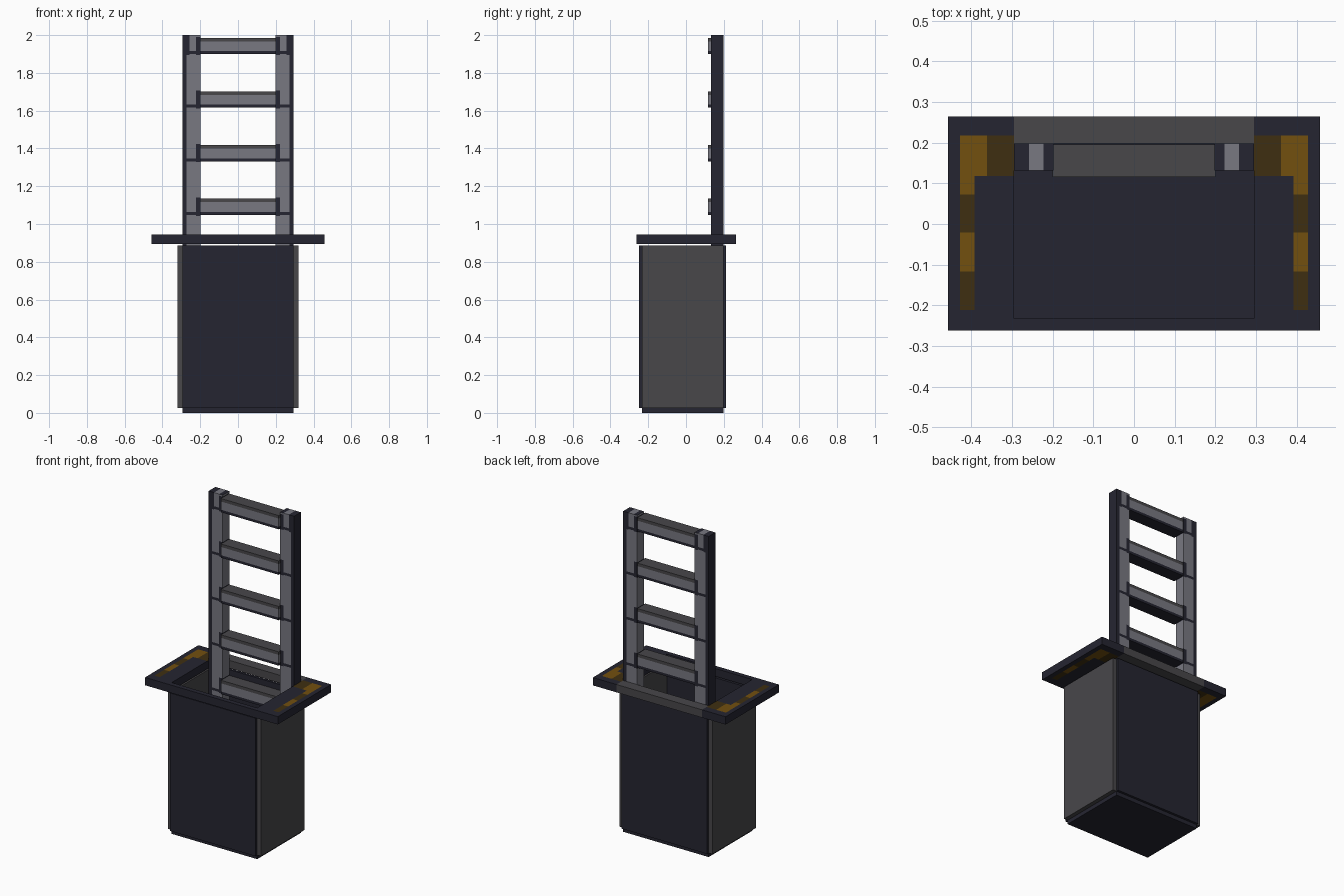
import bpy, bmesh

if "Cube" in bpy.data.objects:
    bpy.data.objects.remove(bpy.data.objects["Cube"])


def lin(c):
    c /= 255
    return c / 12.92 if c <= 0.04045 else ((c + 0.055) / 1.055) ** 2.4


PALETTE = [("navy_metal", (37, 37, 49)), ("dark_grey", (72, 71, 74)),
           ("light_grey", (120, 120, 129)), ("hazard_yellow", (114, 80, 15)),
           ("hazard_brown", (63, 47, 17))]
MATS = []
for mat_name, rgb in PALETTE:
    m = bpy.data.materials.new(mat_name)
    m.diffuse_color = (*[lin(c) for c in rgb], 1)
    m.use_nodes = True
    m.node_tree.nodes["Principled BSDF"].inputs["Base Color"].default_value = m.diffuse_color
    MATS.append(m)
NAVY, DARK, LIGHT, YELLOW, BROWN = range(5)


def grid_box(name, xs, ys, zs, rule):
    """Box whose faces are cut at the given coordinates; rule(centre, normal) gives the colour."""
    cuts = [sorted(set(xs)), sorted(set(ys)), sorted(set(zs))]
    bm = bmesh.new()
    for a in range(3):
        b, c = (a + 1) % 3, (a + 2) % 3
        for end, sign in ((0, -1), (-1, 1)):
            for i in range(len(cuts[b]) - 1):
                for j in range(len(cuts[c]) - 1):
                    quad = [(i, j), (i + 1, j), (i + 1, j + 1), (i, j + 1)]
                    verts = []
                    for u, v in (quad if sign > 0 else quad[::-1]):
                        p = [0, 0, 0]
                        p[a], p[b], p[c] = cuts[a][end], cuts[b][u], cuts[c][v]
                        verts.append(bm.verts.new(p))
                    f = bm.faces.new(verts)
                    n = [0, 0, 0]
                    n[a] = sign
                    f.material_index = rule(f.calc_center_median(), n)
    bmesh.ops.remove_doubles(bm, verts=bm.verts, dist=1e-5)
    me = bpy.data.meshes.new(name)
    bm.to_mesh(me)
    bm.free()
    for m in MATS:
        me.materials.append(m)
    ob = bpy.data.objects.new(name, me)
    bpy.context.collection.objects.link(ob)
    return ob


def box(name, xs, ys, zs, colour):
    return grid_box(name, xs, ys, zs, lambda c, n: colour)


W, Y0, Y1 = 0.295, -0.232, 0.198      # shaft opening
SIDES = ((-1, "left"), (1, "right"))

# Shaft: floor and four wall panels, open at the top
box("shaft_floor", (-W, W), (Y0, Y1), (0, 0.025), NAVY)
box("shaft_front_wall", (-W, W), (-0.25, Y0), (0.025, 0.886), NAVY)
box("shaft_back_wall", (-W, W), (Y1, 0.213), (0.025, 0.886), NAVY)
for s, side in SIDES:
    box(f"shaft_{side}_wall", (s * W, s * 0.321), (Y0, Y1), (0.025, 0.886), DARK)


# Hatch rim with painted hazard stripes on its side pieces
def stripe(c, n):
    x, y = abs(c.x), c.y
    if n[2] == 0:
        return NAVY
    if 0.118 < y < 0.218 and x < 0.43:
        return YELLOW if x > 0.361 else BROWN
    if 0.392 < x < 0.428 and -0.212 < y < 0.118:
        return YELLOW if y > 0.073 or -0.117 < y < -0.021 else BROWN
    return NAVY


RIM = (0.895, 0.944)
for s, side in SIDES:
    grid_box(f"rim_{side}", [s * x for x in (W, 0.361, 0.392, 0.428, 0.458)],
             (-0.262, -0.212, -0.117, -0.021, 0.073, 0.118, 0.218, 0.264), RIM, stripe)
box("rim_front", (-W, W), (-0.262, Y0), RIM, NAVY)
box("rim_back", (-W, W), (Y1, 0.264), RIM, DARK)

# Ladder
RUNGS = [1.942 - 0.2835 * i for i in range(7)]


def rail_colour(c, n):
    x = abs(c.x)
    if n[2]:
        return LIGHT if n[2] > 0 and 0.222 < x < 0.258 else NAVY
    if n[0] * c.x > 0 or x > 0.272:            # outer side
        return NAVY
    for r in RUNGS:
        if x < 0.222 and -0.05 < c.z - r < 0.05:   # joint patch beside each rung
            return NAVY
        if -0.045 < c.z - r < -0.025:              # narrow band under each rung
            return NAVY
    return NAVY if c.z > 1.892 and x > 0.258 else LIGHT


rail_z = [0.025, 2.0]
for r in RUNGS:
    rail_z += [r - 0.048, r - 0.043, r - 0.027, r + 0.048]
for s, side in SIDES:
    grid_box(f"ladder_{side}_rail", [s * x for x in (0.198, 0.222, 0.258, 0.272, W)],
             (0.132, Y1), rail_z, rail_colour)

for k, r in enumerate(RUNGS):
    def rung_colour(c, n, r=r):
        if c.z > r + 0.024:
            return DARK
        return NAVY if c.z < r - 0.027 else LIGHT
    grid_box(f"ladder_rung_{k + 1}", (-0.2, 0.2), (0.116, Y1 - 0.002),
             (r - 0.043, r - 0.027, r + 0.024, r + 0.043), rung_colour)
